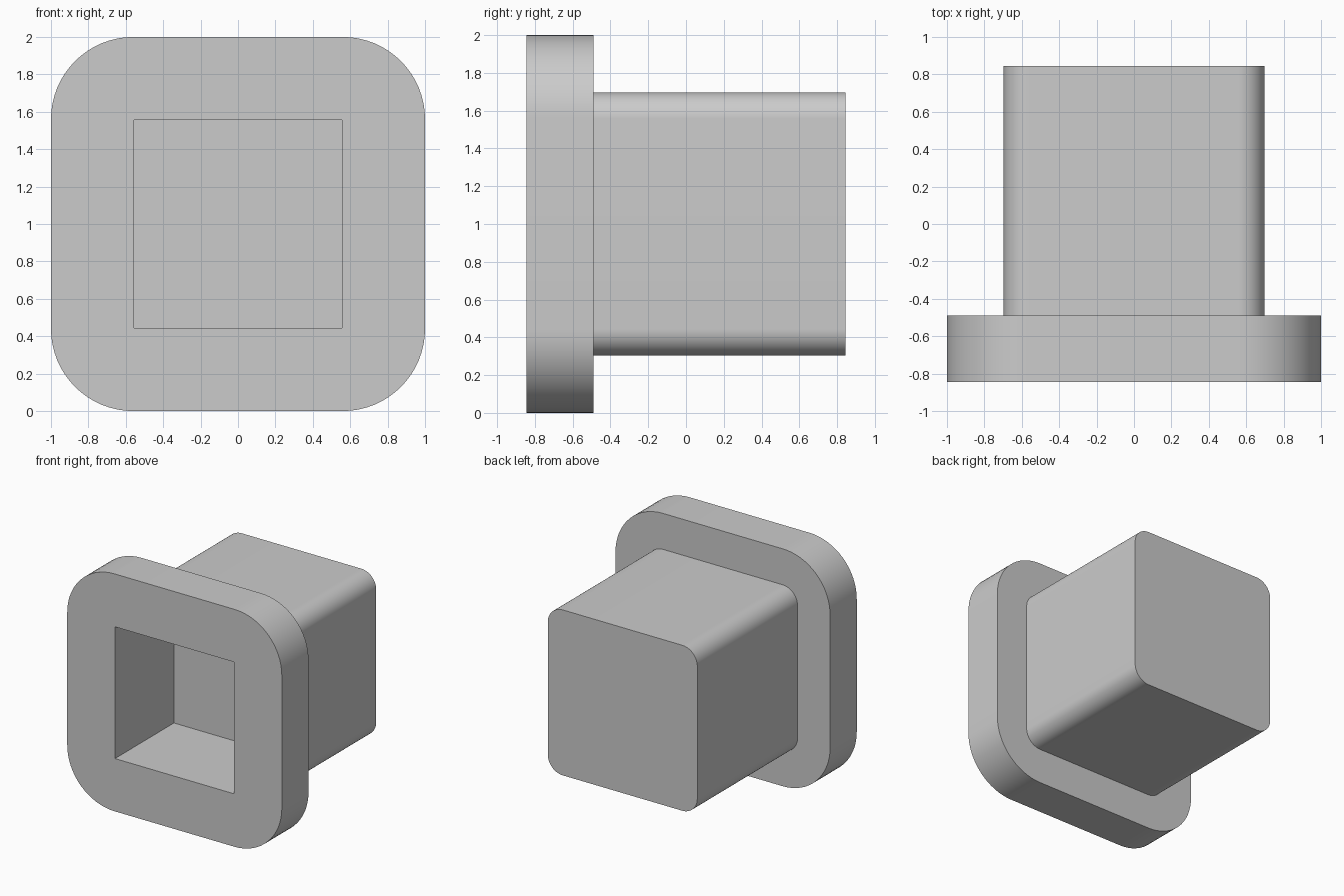
import bpy
import bmesh
from math import sin, cos, pi, radians

cube = bpy.data.objects.get("Cube")
if cube:
    bpy.data.objects.remove(cube, do_unlink=True)

ARC_STEPS = 16
CENTRE_Z = 1.0

# Single grey material
grey = bpy.data.materials.new("light_grey")
grey.use_nodes = True
colour = (0.6, 0.6, 0.6, 1.0)
grey.diffuse_color = colour
grey.node_tree.nodes["Principled BSDF"].inputs["Base Color"].default_value = colour


def rounded_square(bm, half, radius, y):
    """Loop of vertices around a rounded square in the xz plane."""
    loop = []
    inner = half - radius
    for corner, (sx, sz) in enumerate([(1, 1), (-1, 1), (-1, -1), (1, -1)]):
        for step in range(ARC_STEPS + 1):
            a = (corner + step / ARC_STEPS) * pi / 2
            loop.append(bm.verts.new((sx * inner + radius * cos(a), y,
                                      CENTRE_Z + sz * inner + radius * sin(a))))
    return loop


# Half width, corner radius and depth, from the socket floor out to the plug end
sections = [
    (0.555, 0.0, -0.06),     # socket floor
    (0.555, 0.0, -0.845),    # socket mouth
    (1.0, 0.44, -0.845),     # flange front
    (1.0, 0.44, -0.49),      # flange back
    (0.697, 0.14, -0.49),    # plug root
    (0.697, 0.14, 0.845),    # plug end
]

bm = bmesh.new()
loops = [rounded_square(bm, *s) for s in sections]
for a, b in zip(loops, loops[1:]):
    for i in range(len(a)):
        j = (i + 1) % len(a)
        bm.faces.new((a[i], a[j], b[j], b[i]))
bm.faces.new(loops[-1])
# The socket floor uses one vertex per corner
bm.faces.new(loops[0][::ARC_STEPS + 1])
bmesh.ops.remove_doubles(bm, verts=bm.verts, dist=0.0001)
bmesh.ops.recalc_face_normals(bm, faces=bm.faces)

mesh = bpy.data.meshes.new("flanged_plug")
bm.to_mesh(mesh)
bm.free()
mesh.materials.append(grey)
plug = bpy.data.objects.new("flanged_plug", mesh)
bpy.context.collection.objects.link(plug)

# Smooth rounded corners with crisp rims
bpy.ops.object.select_all(action="DESELECT")
plug.select_set(True)
bpy.context.view_layer.objects.active = plug
bpy.ops.object.shade_smooth_by_angle(angle=radians(30))
